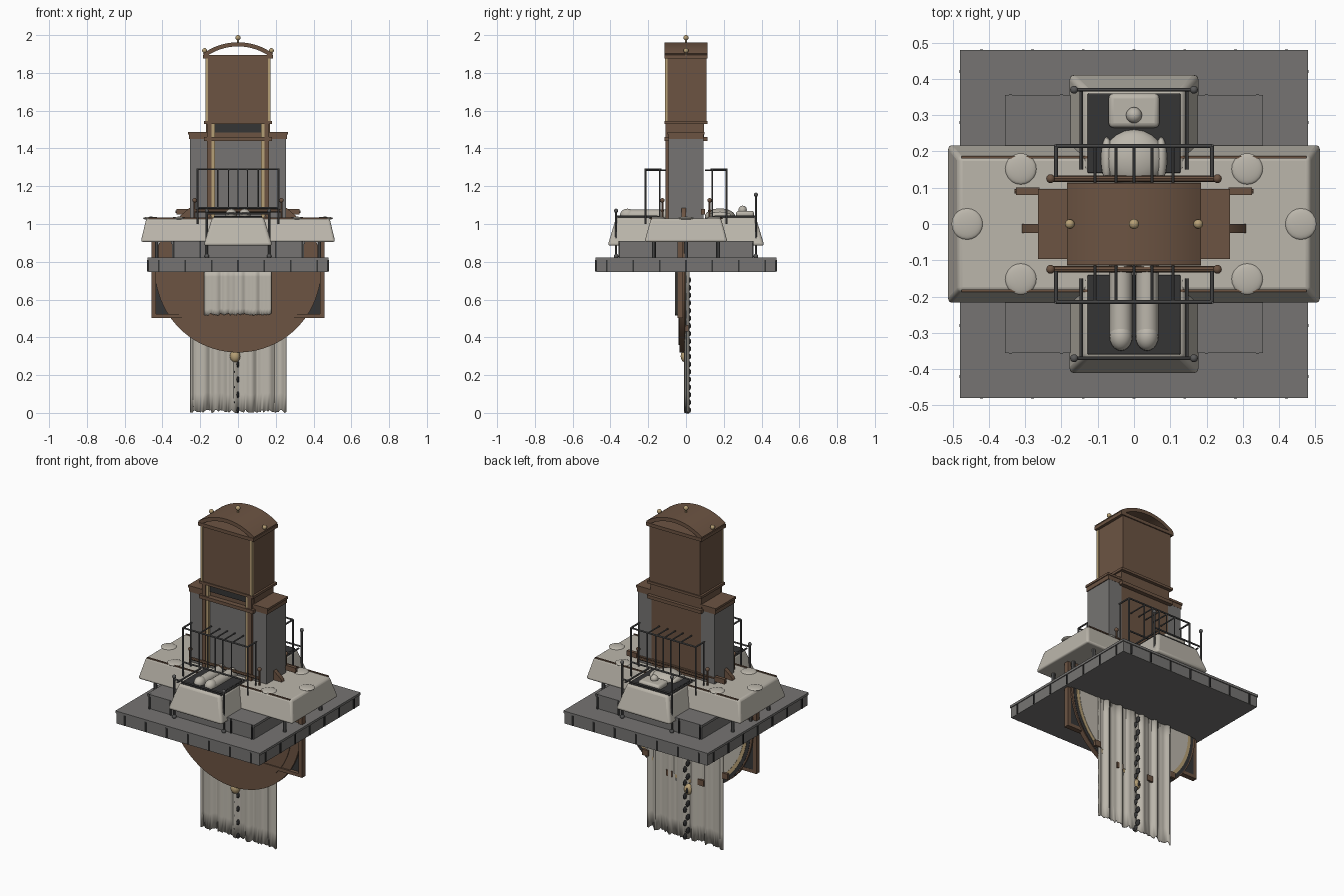
import bpy, bmesh, math, random
from mathutils import Vector

random.seed(4)
if "Cube" in bpy.data.objects:
    bpy.data.objects.remove(bpy.data.objects["Cube"])


def material(name, r, g, b):
    m = bpy.data.materials.new(name)
    m.use_nodes = True
    m.diffuse_color = (r, g, b, 1)
    m.node_tree.nodes["Principled BSDF"].inputs["Base Color"].default_value = (r, g, b, 1)
    return m


BROWN = material("dark wood", .15, .088, .055)
GREY = material("stone grey", .18, .175, .17)
IRON = material("iron grey", .1, .1, .1)
BLACK = material("charcoal", .035, .035, .036)
CLOTH = material("pale cloth", .5, .47, .41)
GOLD = material("old gold", .47, .35, .18)


def finish(name, bm, mat, smooth=False, bevel=0):
    bmesh.ops.recalc_face_normals(bm, faces=bm.faces)
    me = bpy.data.meshes.new(name)
    bm.to_mesh(me)
    bm.free()
    ob = bpy.data.objects.new(name, me)
    bpy.context.collection.objects.link(ob)
    me.materials.append(mat)
    if bevel:
        mod = ob.modifiers.new("Bevel", 'BEVEL')
        mod.width, mod.segments = bevel, 3
    if smooth:
        bpy.ops.object.select_all(action='DESELECT')
        ob.select_set(True)
        bpy.context.view_layer.objects.active = ob
        bpy.ops.object.shade_smooth_by_angle(angle=math.radians(40))
    return ob


def box(name, x, y, z, mat, bevel=0, taper=(0, 0)):
    """Box from (min, max) ranges; taper pulls the top edges inward."""
    bm = bmesh.new()
    bmesh.ops.create_cube(bm, size=1)
    for v in bm.verts:
        up = v.co.z > 0
        sx, sy = (1 if v.co.x > 0 else -1), (1 if v.co.y > 0 else -1)
        v.co = (x[sx > 0] - sx * taper[0] * up, y[sy > 0] - sy * taper[1] * up, z[up])
    return finish(name, bm, mat, bevel > 0, bevel)


def rod(name, a, b, r, mat, sides=8):
    a, b = Vector(a), Vector(b)
    bm = bmesh.new()
    bmesh.ops.create_cone(bm, cap_ends=True, segments=sides, radius1=r, radius2=r, depth=(b - a).length)
    rot = (b - a).to_track_quat('Z', 'Y')
    for v in bm.verts:
        v.co = rot @ v.co + (a + b) / 2
    return finish(name, bm, mat, True)


def ball(name, c, r, mat, scale=(1, 1, 1)):
    bm = bmesh.new()
    bmesh.ops.create_uvsphere(bm, u_segments=20, v_segments=12, radius=r)
    for v in bm.verts:
        v.co = Vector(c) + Vector(p * q for p, q in zip(v.co, scale))
    return finish(name, bm, mat, True)


def prism(name, pts, y0, y1, mat):
    """Profile in x and z, extruded along y."""
    bm = bmesh.new()
    face = bm.faces.new([bm.verts.new((x, y0, z)) for x, z in pts])
    new = bmesh.ops.extrude_face_region(bm, geom=[face])['geom']
    for v in new:
        if isinstance(v, bmesh.types.BMVert):
            v.co.y = y1
    return finish(name, bm, mat, True)


def arc(r, a0, a1, cz, n=48):
    return [(r * math.cos(t), cz + r * math.sin(t))
            for t in (math.radians(a0 + (a1 - a0) * i / n) for i in range(n + 1))]


def curtain(name, x, z, y, amp, waves, ragged):
    bm = bmesh.new()
    cols, rows = 64, 8
    grid = []
    for i in range(cols + 1):
        u = i / cols
        drop = random.uniform(0, ragged)
        wave = amp * (math.sin(u * waves * math.tau) + .5 * math.sin(u * waves * 11)) / 1.5
        grid.append([bm.verts.new((x[0] + u * (x[1] - x[0]), y + wave,
                     z[0] + drop + (z[1] - z[0] - drop) * j / rows)) for j in range(rows + 1)])
    for i in range(cols):
        for j in range(rows):
            bm.faces.new((grid[i][j], grid[i + 1][j], grid[i + 1][j + 1], grid[i][j + 1]))
    ob = finish(name, bm, CLOTH, True)
    ob.modifiers.new("Thickness", 'SOLIDIFY').thickness = .006


# Platform with lip, edge ribs and step
box("platform", (-.475, .475), (-.475, .475), (.745, .81), GREY)
box("platform_lip", (-.48, .48), (-.48, .48), (.808, .822), GREY)
for k in (-.42, -.28, -.14, 0, .14, .28, .42):
    for s in (-1, 1):
        box("platform_rib", (k - .004, k + .004), sorted((s * .47, s * .481)), (.748, .81), BLACK)
        box("platform_rib", sorted((s * .47, s * .481)), (k - .004, k + .004), (.748, .81), BLACK)
box("step", (-.35, .35), (-.35, .35), (.82, .9), GREY)
box("step_top", (-.355, .355), (-.355, .355), (.895, .91), GREY)
for s in (-1, 1):
    for k in (-.34, -.2, .2, .34):
        box("step_rib", (k - .004, k + .004), sorted((s * .34, s * .357)), (.822, .91), BLACK)
    for k in (-.17, 0, .17):
        rod("table_leg", (s * .43, k, .82), (s * .43, k, .93), .01, IRON)

# Draped table with round dishes
box("table_drape", (-.515, .515), (-.22, .22), (.905, 1.03), CLOTH, .012, (.03, .035))
for s in (-1, 1):
    box("table_trim", (-.475, .475), sorted((s * .181, s * .187)), (1.027, 1.034), BROWN)
    for x, y in ((.46, 0), (.312, .152), (.312, -.152)):
        ball("table_dish", (s * x, y, 1.03), .043, CLOTH, (1, 1, .2))

# Beds at front and back
for s in (-1, 1):
    box("bed_drape", (-.182, .182), sorted((s * .1, s * .415)), (.885, 1.035), CLOTH, .015, (.045, .045))
    box("bed_well", (-.128, .128), sorted((s * .14, s * .36)), (1.03, 1.042), BLACK, .004)
    rod("bed_rail", (-.165, s * .37, 1.055), (.165, s * .37, 1.055), .005, IRON)
    top = 1.155 if s > 0 else 1.07
    for t in (-1, 1):
        rod("bed_post", (t * .165, s * .37, .82), (t * .165, s * .37, top), .006, IRON)
        ball("bed_knob", (t * .165, s * .37, top), .011, IRON)
        rod("bed_side_rail", (t * .145, s * .37, 1.04), (t * .145, s * .15, 1.04), .005, IRON)
        ball("bed_foot", (t * .165, s * .37, .83), .012, IRON)

# Reclining figure and pillow
box("pillow", (-.07, .07), (.265, .36), (1.035, 1.07), CLOTH, .014)
ball("head", (0, .3, 1.075), .022, CLOTH)
ball("torso", (0, .18, 1.04), .085, CLOTH, (1, .95, .5))
for s in (-1, 1):
    ball("arm", (s * .075, .18, 1.045), .02, CLOTH, (.8, 3, 1))
    rod("leg", (s * .036, -.1, 1.045), (s * .036, -.31, 1.045), .031, CLOTH, 16)
    ball("foot", (s * .036, -.31, 1.048), .033, CLOTH, (.95, 1.2, 1))

# Tower shaft with pillars and guide rails
box("shaft_core", (-.17, .17), (-.085, .09), (.9, 1.5), BROWN)
box("shaft_front_panel", (-.125, .125), (-.09, -.084), (1.03, 1.44), GREY)
box("shaft_dark_panel", (-.14, .14), (-.092, -.084), (1.485, 1.53), BLACK)
box("shaft_neck", (-.17, .17), (-.085, .095), (1.45, 1.54), BROWN)
for s in (-1, 1):
    box("pillar", sorted((s * .165, s * .255)), (-.092, .092), (.9, 1.45), GREY)
    box("pillar_cap", sorted((s * .165, s * .26)), (-.093, .093), (1.45, 1.475), BROWN)
    box("pillar_cap_lip", sorted((s * .165, s * .265)), (-.097, .097), (1.475, 1.488), BROWN)
    box("guide_post", sorted((s * .14, s * .165)), (-.108, -.08), (.95, 1.53), BROWN)
    box("guide_strip", sorted((s * .123, s * .142)), (-.104, -.08), (1.03, 1.53), GOLD)
    box("shaft_band", (-.18, .18), sorted((s * .08, s * .115)), (1.44, 1.46), BROWN)

# Head box and open arched roof
box("head_box", (-.168, .168), (-.108, .108), (1.54, 1.885), BROWN)
box("head_base", (-.18, .18), (-.114, .114), (1.53, 1.545), BROWN)
box("head_cornice", (-.185, .185), (-.115, .115), (1.875, 1.895), BROWN)
R = .315
outer = arc(R, 54, 126, 1.962 - R, 24)
inner = arc(R - .022, 54, 126, 1.962 - R, 24)
prism("arched_roof", outer + inner[::-1], -.113, .113, BROWN)
for s in (-1, 1):
    box("head_corner_strip", sorted((s * .158, s * .171)), (-.112, -.098), (1.545, 1.875), GOLD)
    ball("roof_side_knob", (s * .177, 0, 1.918), .013, GOLD)
    rod("roof_side_pin", (s * .177, 0, 1.88), (s * .177, 0, 1.91), .006, GOLD)
ball("roof_top_knob", (0, 0, 1.986), .014, GOLD)
rod("roof_top_pin", (0, 0, 1.95), (0, 0, 1.98), .006, GOLD)

# Balcony railings at front and back
for s in (-1, 1):
    for z in (1.29, 1.085):
        rod("railing_bar", (-.215, s * .215, z), (.215, s * .215, z), .005, IRON)
    for t in (-1, 1):
        rod("railing_post", (t * .215, s * .215, 1.0), (t * .215, s * .215, 1.29), .005, IRON)
        rod("railing_post", (t * .215, s * .14, 1.0), (t * .215, s * .14, 1.29), .004, IRON)
        rod("railing_side", (t * .215, s * .215, 1.29), (t * .215, s * .13, 1.29), .005, IRON)
        rod("knob_post", (t * .23, s * .125, 1.02), (t * .23, s * .125, 1.125), .006, BROWN)
        ball("post_knob", (t * .23, s * .125, 1.125), .012, BROWN)
    for x in (-.107, -.05, 0, .05, .107):
        rod("railing_baluster", (x, s * .215, 1.085), (x, s * .215, 1.29), .0035, IRON)
        rod("railing_spoke", (x, s * .215, 1.285), (x, s * .1, 1.285), .004, IRON)
    rod("cross_bar", (-.23, s * .125, 1.07), (.23, s * .125, 1.07), .009, BROWN)

# Side levers and brackets
rod("lever_rod", (-.33, .09, 1.065), (.33, .09, 1.065), .006, BROWN)
for s in (-1, 1):
    box("lever_grip", sorted((s * .26, s * .325)), (.08, .1), (1.05, 1.08), BROWN)
    prism("bracket", [(s * .25, 1.02), (s * .31, 1.02), (s * .305, 1.045), (s * .25, 1.09)], -.025, .0, BROWN)

# Great round disc below, with ringed back face
prism("disc", arc(.44, -200, 20, .76), -.035, -.006, BROWN)
prism("disc_dome", arc(.38, -180, 0, .74), -.039, -.034, BROWN)
for name, r, y, mat in (("disc_back_band", .425, -.004, BLACK), ("disc_back_ring", .405, -.002, GOLD),
                        ("disc_back_face", .385, 0, CLOTH)):
    prism(name, arc(r, -180, 0, .745), -.01, y, mat)
for a in (-130, -105, -75, -50):
    x, z = arc(.41, a, a, .76, 1)[0]
    box("disc_clamp", (x - .02, x + .02), (-.01, .012), (z - .015, z + .02), BROWN)

# Rectangular frame around the disc
for s in (-1, 1):
    box("frame_upright", sorted((s * .435, s * .458)), (-.045, -.015), (.505, .93), BROWN)
    prism("frame_gusset", [(s * .44, .9), (s * .44, .52), (s * .36, .52), (s * .38, .75)], -.024, -.016, BLACK)
box("frame_sill", (-.458, .458), (-.045, -.015), (.503, .523), BROWN)

# Hanging cloths, pendant and chain
curtain("front_curtain", (-.18, .175), (.515, .75), -.047, .006, 5, .012)
curtain("long_curtain", (-.255, .255), (.0, .75), .006, .012, 6, .018)
ball("pendant", (-.015, -.004, .3), .027, GOLD, (1, .9, 1.2))
for i in range(18):
    z = .015 + i * .0405
    x = -.01 + .009 * (-1) ** i
    ball("chain_link", (x, .008, z), .013, BLACK, (.55, 1.5, 1.4))
